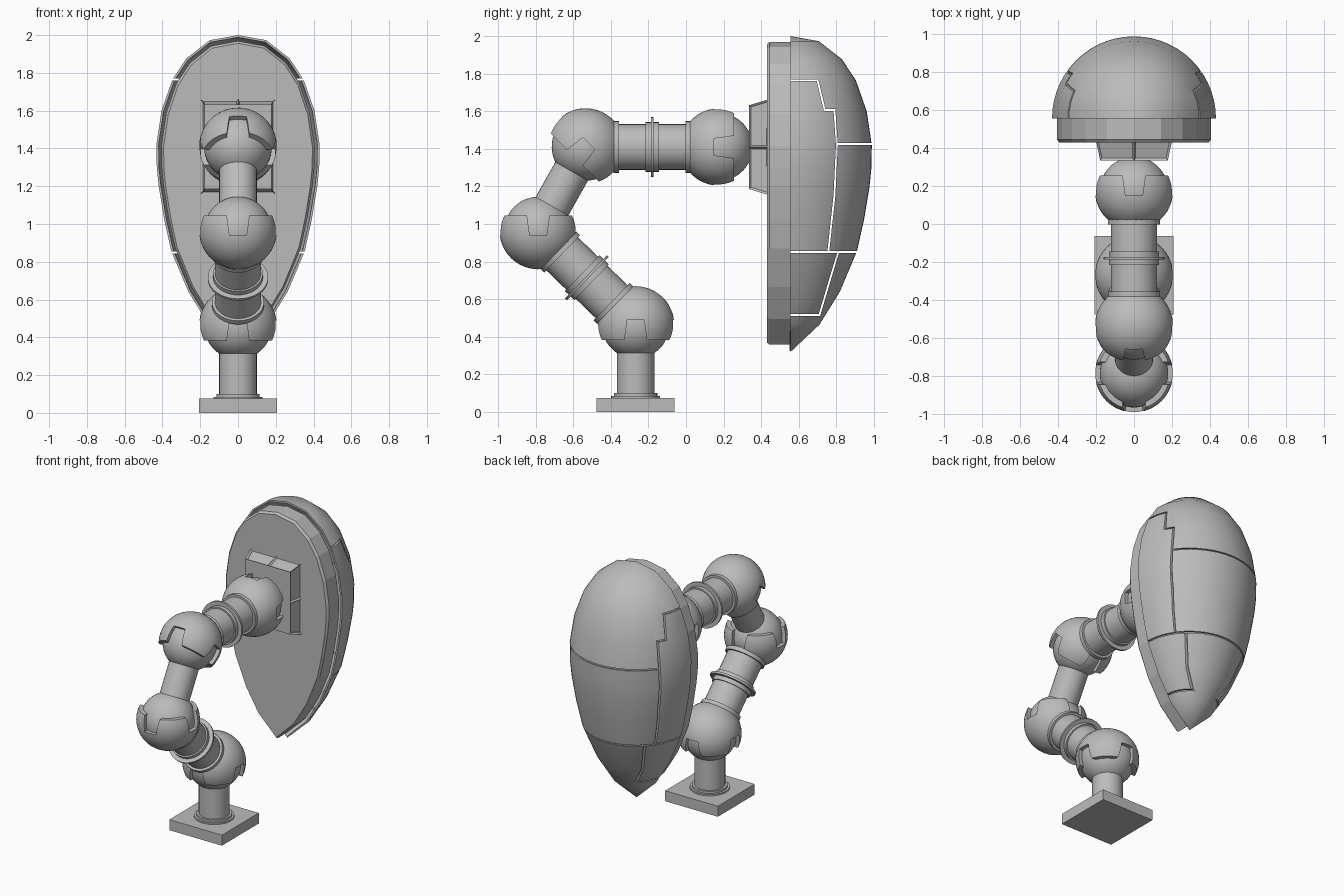
import bpy, bmesh, math
from mathutils import Vector, Matrix

cube = bpy.data.objects.get("Cube")
if cube:
    bpy.data.objects.remove(cube, do_unlink=True)

grey = bpy.data.materials.new("plain_grey")
grey.use_nodes = True
grey.diffuse_color = (0.5, 0.5, 0.5, 1)
grey.node_tree.nodes["Principled BSDF"].inputs["Base Color"].default_value = (0.5, 0.5, 0.5, 1)


def make(name, bm, matrix=Matrix()):
    bmesh.ops.recalc_face_normals(bm, faces=bm.faces[:])
    mesh = bpy.data.meshes.new(name)
    bm.to_mesh(mesh)
    bm.free()
    mesh.materials.append(grey)
    obj = bpy.data.objects.new(name, mesh)
    bpy.context.collection.objects.link(obj)
    obj.matrix_world = matrix
    return obj


def activate(obj):
    bpy.ops.object.select_all(action='DESELECT')
    obj.select_set(True)
    bpy.context.view_layer.objects.active = obj


def smooth(obj, degrees=35):
    activate(obj)
    bpy.ops.object.shade_smooth_by_angle(angle=math.radians(degrees))


def cut(obj, cutter):
    cutter.hide_render = True
    mod = obj.modifiers.new("cut", 'BOOLEAN')
    mod.operation, mod.solver, mod.object = 'DIFFERENCE', 'EXACT', cutter
    activate(obj)
    bpy.ops.object.modifier_apply(modifier=mod.name)
    bpy.data.objects.remove(cutter, do_unlink=True)


def lathe(profile, steps=32, angle=2 * math.pi):
    """Spin (radius, height) points around z."""
    bm = bmesh.new()
    verts = [bm.verts.new((r, 0, z)) for r, z in profile]
    edges = [bm.edges.new(pair) for pair in zip(verts, verts[1:])]
    bmesh.ops.spin(bm, geom=verts + edges, cent=(0, 0, 0), axis=(0, 0, 1),
                   angle=angle, steps=steps)
    bmesh.ops.remove_doubles(bm, verts=bm.verts[:], dist=0.0005)
    return bm


def prism(points, axis, half):
    """Extrude a 2D outline along x or y by half each way."""
    bm = bmesh.new()
    place = (lambda a, b: (-half, a, b)) if axis == 'x' else (lambda a, b: (a, -half, b))
    face = bm.faces.new([bm.verts.new(place(a, b)) for a, b in points])
    new = bmesh.ops.extrude_face_region(bm, geom=[face])["geom"]
    shift = (2 * half, 0, 0) if axis == 'x' else (0, 2 * half, 0)
    bmesh.ops.translate(bm, vec=shift, verts=[g for g in new if isinstance(g, bmesh.types.BMVert)])
    return bm


def between(a, b):
    d = b - a
    return Matrix.Translation((a + b) / 2) @ d.to_track_quat('Z', 'Y').to_matrix().to_4x4()


def ball(radius):
    bm = bmesh.new()
    bmesh.ops.create_icosphere(bm, subdivisions=4, radius=radius)
    return bm


# Ball joints: inner ball inside a notched socket opening along local +z
def joint(name, centre, degrees):
    m = Matrix.Translation(centre) @ Matrix.Rotation(math.radians(degrees), 4, 'X')
    smooth(make(name + "_ball", ball(0.18), m))
    socket = make(name + "_socket", ball(0.206), m)
    rim = 0.08
    cut(socket, make("cutter", prism([(-.3, rim), (.3, rim), (.3, .4), (-.3, .4)], 'x', .3), m))
    notch = [(-.045, -.025), (.045, -.025), (.065, .12), (-.065, .12)]
    for axis in 'xy':
        cut(socket, make("cutter", prism(notch, axis, .31), m))
    smooth(socket)


shoulder = Vector((0, -0.268, 0.463))
elbow = Vector((0, -0.787, 0.965))
wrist = Vector((0, -0.535, 1.41))
hand = Vector((0, 0.175, 1.41))
joint("shoulder", shoulder, 180)
joint("elbow", elbow, 0)
joint("wrist", wrist, 135)
joint("hand", hand, -90)

# Base plate and post
bm = bmesh.new()
bmesh.ops.create_cube(bm, size=1, matrix=Matrix.Translation((0, -0.27, 0.0375))
                      @ Matrix.Diagonal((0.415, 0.415, 0.075, 1)))
make("base_plate", bm)
post = [(0, .07), (.13, .07), (.13, .085), (.115, .085), (.115, .1), (.1, .1), (.1, .4), (0, .4)]
smooth(make("base_post", lathe(post), Matrix.Translation((0, -0.268, 0))))


# Thick arms: collars at both ends, a band and a thin disc in the middle
def thick_arm(name, a, b):
    h = (b - a).length / 2
    side = [(.16, 0), (.16, .007), (.132, .007), (.132, .035), (.122, .035), (.122, h - .178),
            (.138, h - .178), (.138, h - .15), (.115, h - .15), (.115, h - .1), (0, h - .1)]
    profile = [(r, -z) for r, z in reversed(side[1:])] + side[1:]
    smooth(make(name, lathe(profile), between(a, b)))


thick_arm("lower_arm", shoulder, elbow)
thick_arm("fore_arm", wrist, hand)

# Thin link between the elbow and the wrist
h = (wrist - elbow).length / 2
smooth(make("thin_link", lathe([(0, -h), (.1, -h), (.1, h), (0, h)]), between(elbow, wrist)))

# Tapered mount with recessed side panels
bm = bmesh.new()
bmesh.ops.create_cube(bm, size=1, matrix=Matrix.Translation((0, 0.385, 1.409))
                      @ Matrix.Diagonal((0.4, 0.1, 0.506, 1)))
for v in bm.verts:
    if v.co.y < 0.385:
        v.co.x *= 0.89
        v.co.z = 1.409 + (v.co.z - 1.409) * 0.88
for normal in ((1, 0, 0), (0, 0, 1)):
    bmesh.ops.bisect_plane(bm, geom=bm.verts[:] + bm.edges[:] + bm.faces[:],
                           plane_co=(0, 0, 1.409), plane_no=normal)
bm.normal_update()
sides = [f for f in bm.faces if abs(f.normal.y) < 0.8]
bmesh.ops.inset_individual(bm, faces=sides, thickness=0.012, depth=-0.012)
make("shield_mount", bm)

# Shield: half-lathed egg shell
egg = [(0, 2), (.15, 1.973), (.273, 1.877), (.347, 1.765), (.405, 1.6), (.432, 1.42), (.43, 1.3),
       (.42, 1.2), (.39, 1.02), (.353, .855), (.262, .64), (.153, .464), (0, .32)]
bm = lathe(egg, 28, math.pi)
shell = make("shield_shell", bm, Matrix.Translation((0, 0.557, 0)))
if sum(p.normal.y for p in shell.data.polygons) < 0:
    shell.data.flip_normals()
mod = shell.modifiers.new("thickness", 'SOLIDIFY')
mod.thickness, mod.offset = 0.012, -1
activate(shell)
bpy.ops.object.modifier_apply(modifier=mod.name)

# Panel gaps cut through both sides of the shell
seams = [[(.5, 1.765), (.7, 1.765), (.738, 1.607), (.79, 1.607), (.803, 1.42), (.79, 1.15), (.757, .85)],
         [(.803, 1.425), (1.1, 1.425)],
         [(.5, .85), (1.1, .85)],
         [(.81, .85), (.71, .515), (.5, .515)]]
for line in seams:
    for p, q in zip(line, line[1:]):
        p, q = Vector(p), Vector(q)
        d = (q - p).normalized() * 0.005
        n = Vector((-d.y, d.x))
        quad = [p - d - n, q + d - n, q + d + n, p - d + n]
        cut(shell, make("cutter", prism(quad, 'x', .6)))
smooth(shell)

# Shield back plate: smaller egg outline with a chamfered front edge
mid = 1.163
outline = [(x * .94, mid + (z - 1.16) * .959) for x, z in egg]
outline += [(-x, z) for x, z in reversed(outline[1:-1])]
bm = bmesh.new()
face = bm.faces.new([bm.verts.new((x, .557, z)) for x, z in outline])
for y, scale in ((.445, 1), (.43, .97)):
    new = bmesh.ops.extrude_face_region(bm, geom=[face])["geom"]
    face = next(g for g in new if isinstance(g, bmesh.types.BMFace))
    for v in face.verts:
        v.co = (v.co.x * scale, y, mid + (v.co.z - mid) * (1 - (1 - scale) / 2))
if not any(all(v.co.y > .55 for v in f.verts) for f in bm.faces):
    bm.faces.new([v for v in bm.verts if v.co.y > .55])
make("shield_plate", bm)
